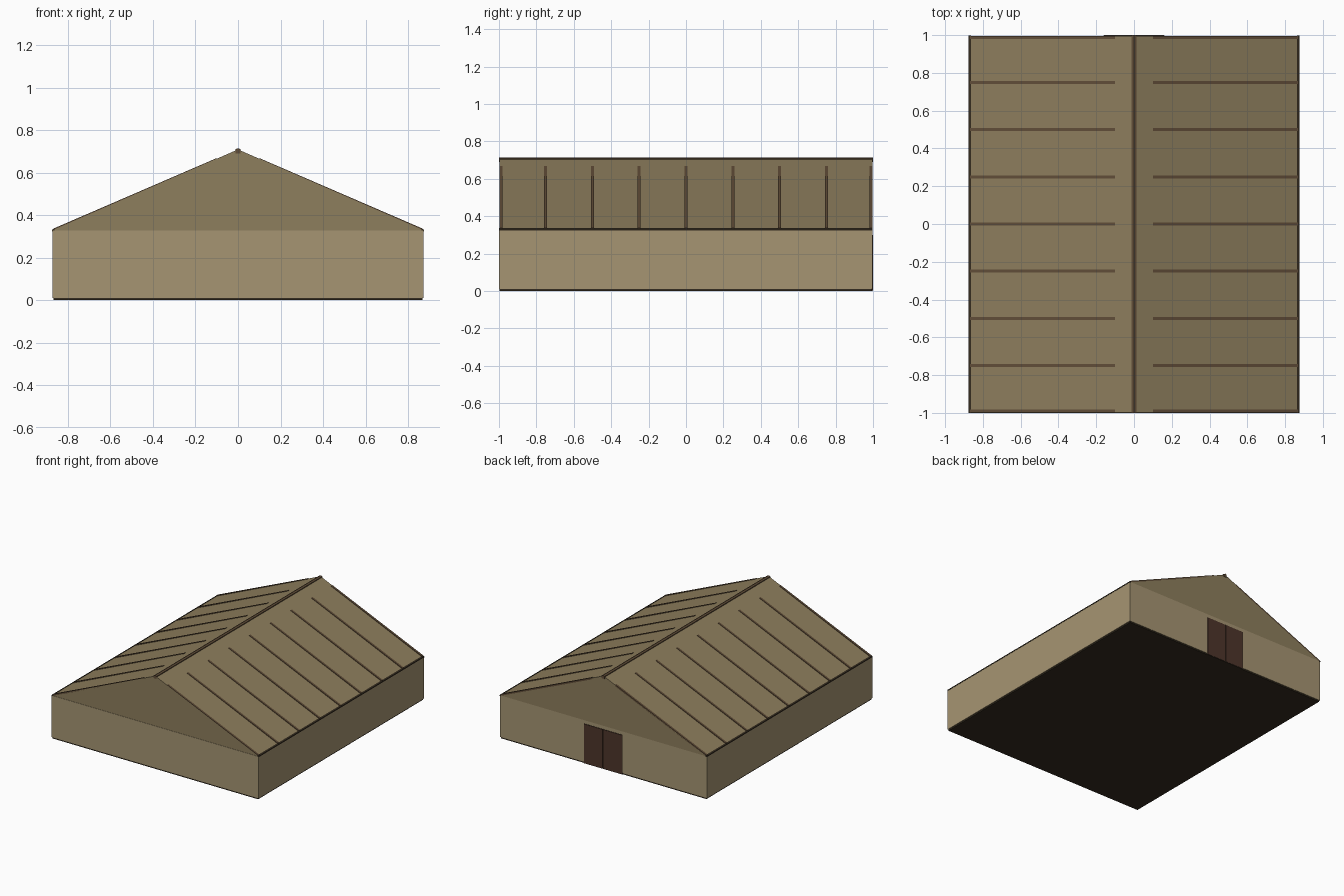
import bpy, bmesh

if "Cube" in bpy.data.objects:
    bpy.data.objects.remove(bpy.data.objects["Cube"])


def material(name, r, g, b):
    m = bpy.data.materials.new(name)
    m.diffuse_color = (r, g, b, 1)
    m.use_nodes = True
    m.node_tree.nodes["Principled BSDF"].inputs["Base Color"].default_value = m.diffuse_color
    return m


WALL = material("wall_tan", 0.38, 0.30, 0.17)
ROOF = material("roof_olive", 0.27, 0.21, 0.11)
WOOD = material("batten_brown", 0.12, 0.075, 0.04)
DARK = material("dark_trim", 0.035, 0.025, 0.014)
DOOR = material("door_brown", 0.075, 0.035, 0.023)


def prism(name, profile, y0, y1, mat):
    """Extrude an x-z outline from y0 to y1."""
    bm = bmesh.new()
    face = bm.faces.new([bm.verts.new((x, y0, z)) for x, z in profile])
    ext = bmesh.ops.extrude_face_region(bm, geom=[face])["geom"]
    verts = [v for v in ext if isinstance(v, bmesh.types.BMVert)]
    bmesh.ops.translate(bm, verts=verts, vec=(0, y1 - y0, 0))
    bmesh.ops.recalc_face_normals(bm, faces=bm.faces)
    me = bpy.data.meshes.new(name)
    bm.to_mesh(me)
    bm.free()
    me.materials.append(mat)
    ob = bpy.data.objects.new(name, me)
    bpy.context.collection.objects.link(ob)
    return ob


def box(name, x0, x1, y0, y1, z0, z1, mat):
    return prism(name, [(x0, z0), (x1, z0), (x1, z1), (x0, z1)], y0, y1, mat)


EAVE_X, EAVE_Z, RIDGE_Z = 0.87, 0.33, 0.709


def roof_z(x):
    return RIDGE_Z - (RIDGE_Z - EAVE_Z) * x / EAVE_X


# Floor slab and walls
box("floor_slab", -0.868, 0.868, -0.997, 0.993, 0, 0.012, DARK)
box("walls", -0.873, 0.873, -1, 0.996, 0.01, 0.328, WALL)

# Gabled roof and ridge beam
prism("roof", [(-EAVE_X, 0.322), (EAVE_X, 0.322), (EAVE_X, EAVE_Z),
               (0, RIDGE_Z), (-EAVE_X, EAVE_Z)], -0.998, 0.996, ROOF)
prism("ridge_beam", [(-0.012, 0.69), (0.012, 0.69), (0.012, 0.71),
                     (0, 0.715), (-0.012, 0.71)], -1, 1, WOOD)

# Eave trims and roof battens, mirrored left and right
for side, s in (("left", -1), ("right", 1)):
    prism(f"eave_trim_{side}", [(s * 0.864, 0.324), (s * 0.875, 0.324),
                                (s * 0.875, 0.331), (s * 0.864, 0.336)],
          -1, 0.998, DARK)
    for i in range(9):
        y = max(-0.99, min(0.988, -1 + i * 0.25))
        prism(f"roof_batten_{side}_{i + 1}",
              [(s * 0.10, roof_z(0.10) - 0.01), (s * 0.868, EAVE_Z - 0.005),
               (s * 0.868, roof_z(0.868) + 0.006), (s * 0.10, roof_z(0.10) + 0.003)],
              y - 0.008, y + 0.008, WOOD)

# Double door in the back wall
box("door_backing", -0.162, 0.162, 0.98, 0.998, 0, 0.302, DARK)
for side, s in (("left", -1), ("right", 1)):
    x0, x1 = sorted((s * 0.004, s * 0.16))
    box(f"door_leaf_{side}", x0, x1, 0.985, 1.0, 0.003, 0.30, DOOR)
